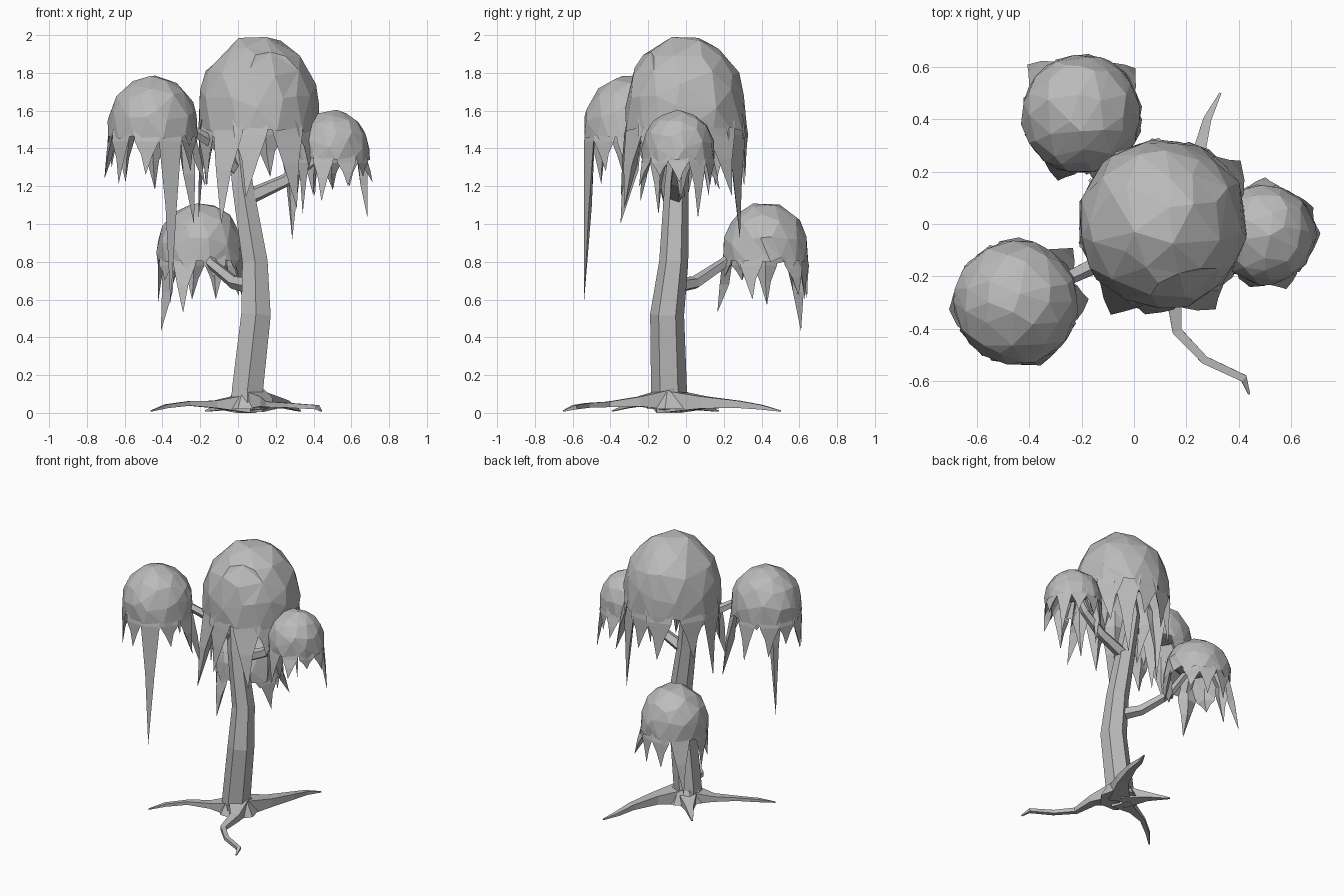
import bpy, bmesh, math, random
from mathutils import Vector

random.seed(4)
cube = bpy.data.objects.get("Cube")
if cube:
    bpy.data.objects.remove(cube, do_unlink=True)

grey = bpy.data.materials.new("plain_grey")
grey.use_nodes = True
colour = (0.5, 0.5, 0.5, 1)
grey.diffuse_color = colour
grey.node_tree.nodes["Principled BSDF"].inputs["Base Color"].default_value = colour


def finish(bm, name):
    bmesh.ops.recalc_face_normals(bm, faces=bm.faces[:])
    mesh = bpy.data.meshes.new(name)
    bm.to_mesh(mesh)
    bm.free()
    mesh.materials.append(grey)
    obj = bpy.data.objects.new(name, mesh)
    bpy.context.collection.objects.link(obj)
    return obj


def tube(name, points, radii, sides=5, flat=1.0):
    """Tapered faceted tube through the points, kept above the ground."""
    pts = [Vector(p) for p in points]
    run = pts[-1] - pts[0]
    ref = Vector((0, 1, 0)) if abs(run.z) > 1 else Vector((0, 0, 1))
    bm = bmesh.new()
    rings = []
    for i, p in enumerate(pts):
        tangent = pts[min(i + 1, len(pts) - 1)] - pts[max(i - 1, 0)]
        side = tangent.cross(ref).normalized()
        up = side.cross(tangent).normalized()
        ring = []
        for k in range(sides):
            a = math.tau * (k + 0.5) / sides
            co = p + radii[i] * (side * math.cos(a) + up * math.sin(a) * flat)
            co.z = max(co.z, 0.0)
            ring.append(bm.verts.new(co))
        rings.append(ring)
    for low, high in zip(rings, rings[1:]):
        for k in range(sides):
            n = (k + 1) % sides
            bm.faces.new((low[k], low[n], high[n], high[k]))
    bm.faces.new(rings[0])
    bm.faces.new(rings[-1])
    return finish(bm, name)


def crown(name, centre, r, height, strands):
    """Faceted hollow dome with pointed strands hanging from its rim."""
    c = Vector(centre)
    bm = bmesh.new()
    bmesh.ops.create_icosphere(bm, subdivisions=3, radius=1)
    for v in bm.verts:
        flat = Vector((v.co.x, v.co.y, 0))
        z = v.co.z
        if z < -0.45:
            flat *= 0.85
            z = 0.1 + 0.4 * (z + 1)
        elif z < 0:
            flat = flat.normalized()
            z *= 1.1
        else:
            z *= height / r
        v.co = c + r * random.uniform(0.98, 1.03) * (flat + Vector((0, 0, z)))
    dome = finish(bm, name + "_dome")
    mod = dome.modifiers.new("facets", "DECIMATE")
    mod.ratio = 0.5

    bm = bmesh.new()
    for angle, tip_z, reach in strands:
        a = math.radians(angle)

        def at(turn, dist, z):
            return bm.verts.new((c.x + r * dist * math.cos(a + turn),
                                 c.y + r * dist * math.sin(a + turn), z))

        top = c.z - 0.4 * r
        # height, half width, outer and inner distance of each section
        rows = [(c.z, 0.34, 0.97, 0.85), (top, 0.27, 1.03, 0.85),
                (top + (tip_z - top) * 0.4, 0.13, 0.45 + 0.55 * reach, 0.92)]
        rings = [(at(-w, out, z), at(w, out, z), at(0, inn, z))
                 for z, w, out, inn in rows]
        for low, high in zip(rings, rings[1:]):
            for k in range(3):
                n = (k + 1) % 3
                bm.faces.new((low[k], low[n], high[n], high[k]))
        tip = at(random.uniform(-0.06, 0.06), reach, tip_z)
        for k in range(3):
            bm.faces.new((rings[-1][k], rings[-1][(k + 1) % 3], tip))
        bm.faces.new(rings[0])
    finish(bm, name + "_strands")


# Trunk and its flared foot
tube("trunk",
     [(.05, -.09, .05), (.05, -.09, .12), (.095, -.1, .52), (.09, -.065, .8),
      (.025, -.05, 1.2), (-.005, -.03, 1.45), (.04, -.01, 1.72)],
     [.1, .095, .09, .077, .064, .057, .03], 6)
tube("trunk_fork", [(0, -.04, 1.35), (.1, .02, 1.55), (.17, .05, 1.75)],
     [.04, .035, .025])
bm = bmesh.new()
bmesh.ops.create_cone(bm, cap_ends=True, segments=7, radius1=.14, radius2=.09, depth=.09)
bmesh.ops.translate(bm, verts=bm.verts[:], vec=(.06, -.08, .065))
finish(bm, "trunk_foot")

# Branches reaching into the smaller crowns
tube("right_branch", [(.03, -.05, 1.13), (.25, -.05, 1.23), (.4, -.04, 1.34),
                      (.5, -.04, 1.5)], [.045, .036, .03, .02])
tube("back_branch", [(.08, -.07, .67), (-.02, .05, .69), (-.14, .2, .79),
                     (-.2, .4, .97)], [.045, .036, .03, .02])
tube("front_branch", [(.0, -.05, 1.28), (-.1, -.13, 1.41), (-.22, -.19, 1.48),
                      (-.42, -.28, 1.6)], [.04, .035, .03, .02])

# Crooked roots
tube("front_root", [(.07, -.09, .07), (.15, -.25, .06), (.165, -.41, .045),
                    (.27, -.52, .04), (.42, -.59, .03), (.44, -.65, .01)],
     [.1, .045, .026, .022, .02, .006], 4, .8)
tube("back_root", [(.07, -.07, .06), (.18, .1, .055), (.25, .28, .045),
                   (.28, .4, .03), (.33, .5, .01)],
     [.1, .055, .034, .022, .006], 4, .8)
tube("left_root", [(.04, -.09, .05), (-.12, -.15, .045), (-.26, -.22, .05),
                   (-.38, -.31, .035), (-.46, -.39, .01)],
     [.1, .04, .024, .02, .006], 4, .7)
tube("short_root", [(.04, -.07, .05), (-.07, .06, .035), (-.17, .17, .01)],
     [.1, .04, .008], 4, .7)

# Drooping crowns: strands are (direction in degrees, tip height, reach)
crown("main_crown", (.11, 0, 1.6), .32, .395,
      [(180, 1.02, 1), (208, 1.2, 1), (239, 1.0, 1.25), (262, 1.14, 1.1),
       (299, 1.08, 1.2), (325, 1.3, 1.05), (36, 1.15, 1.2), (57, .92, 1.05),
       (82, 1.25, 1), (108, 1.2, 1), (150, 1.2, 1)])
crown("front_crown", (-.45, -.3, 1.53), .235, .25,
      [(187, 1.24, 1.1), (222, 1.21, 1), (262, 1.26, 1), (293, .57, 1.1),
       (325, 1.28, 1), (0, 1.2, 1.18), (42, 1.0, 1.28), (90, 1.18, 1.06),
       (130, 1.22, 1), (160, 1.3, 1)])
crown("back_crown", (-.2, .42, .87), .225, .24,
      [(180, .57, 1), (215, .7, 1), (248, .53, 1.2), (290, .72, 1),
       (340, .6, 1.05), (42, .62, 1.2), (68, .6, 1), (100, .6, 1),
       (135, .43, 1.25)])
crown("right_crown", (.5, -.04, 1.4), .19, .2,
      [(0, 1.22, 1.12), (32, 1.03, 1.12), (62, 1.2, 1), (92, 1.18, 1.15),
       (125, 1.15, 1), (175, 1.12, 1), (215, 1.05, 1), (255, 1.12, 1.1),
       (293, 1.2, 1.18), (328, 1.25, 1)])
